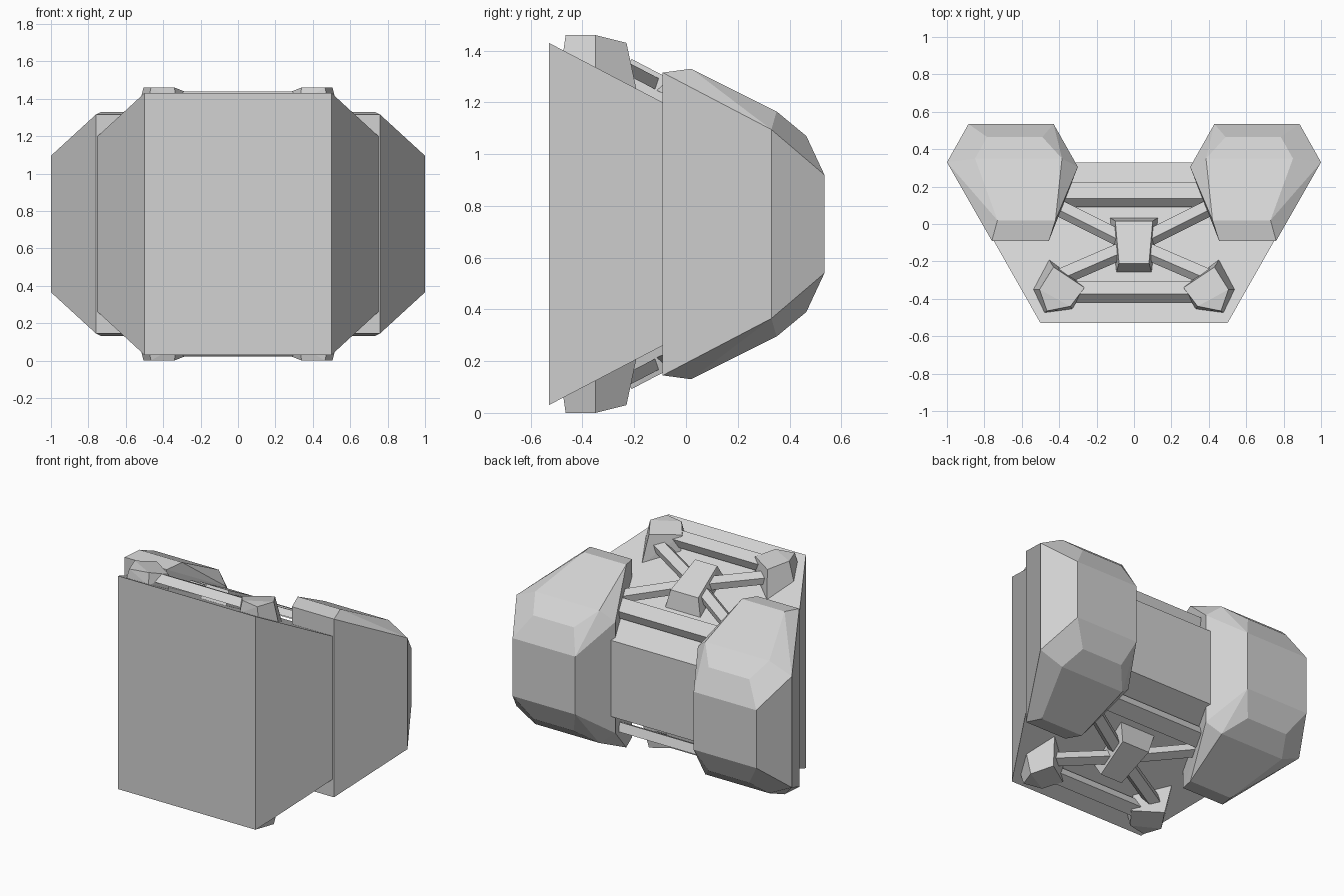
import bpy, bmesh, math

if bpy.data.objects.get("Cube"):
    bpy.data.objects.remove(bpy.data.objects["Cube"])

MID = 0.73            # height of the horizontal mirror plane
SLOPE = 0.523         # fall of the body top towards the back

grey = bpy.data.materials.new("plain_grey")
grey.use_nodes = True
GREY = (0.65, 0.65, 0.65, 1)
grey.diffuse_color = GREY
grey.node_tree.nodes["Principled BSDF"].inputs["Base Color"].default_value = GREY


def body_top(y):
    """Height of the sloping body top above the mirror plane."""
    return 0.70 - SLOPE * (y + 0.53)


def solid(name, points):
    """Flat-faced convex part through the given points (z from the mirror plane)."""
    bm = bmesh.new()
    for x, y, z in points:
        bm.verts.new((x, y, z + MID))
    hull = bmesh.ops.convex_hull(bm, input=bm.verts)
    loose = [v for v in hull["geom_interior"] if isinstance(v, bmesh.types.BMVert)]
    bmesh.ops.delete(bm, geom=loose, context='VERTS')
    bmesh.ops.dissolve_limit(bm, angle_limit=math.radians(2), verts=bm.verts, edges=bm.edges)
    bmesh.ops.recalc_face_normals(bm, faces=bm.faces)
    mesh = bpy.data.meshes.new(name)
    bm.to_mesh(mesh)
    bm.free()
    mesh.materials.append(grey)
    obj = bpy.data.objects.new(name, mesh)
    bpy.context.collection.objects.link(obj)


def flip(points, sx=1, sz=1):
    return [(x * sx, y, z * sz) for x, y, z in points]


def raised(plan, lift):
    """Plan outline placed at a lift above the sloping body top."""
    return [(x, y, body_top(y) + lift) for x, y in plan]


def strut(start, end, half):
    """Slanted bar: its foot is wider to the front than its top."""
    (ax, ay), (bx, by) = start, end
    low, high = [], []
    for x, y in (start, end):
        low += [(x, y - half - 0.03), (x, y + half - 0.01)]
        high += [(x, y - half + 0.01), (x, y + half)]
    return raised(low, 0.035) + raised(high, 0.085)


# Wedge-shaped main body with the flat front plate
plan = [(0.5, -0.53), (0.75, -0.09), (0.6, 0.33)]
quarter = raised(plan, 0)
solid("main_body", [p for sx in (1, -1) for sz in (1, -1) for p in flip(quarter, sx, sz)])

# Two faceted rear pods
rim = [(0.43, 0.535, 0.19), (0.885, 0.535, 0.19), (1.0, 0.33, 0.365),
       (0.76, -0.09, 0.585), (0.455, -0.09, 0.585), (0.30, 0.305, 0.365)]
cap = [(0.49, 0.465, 0.34), (0.785, 0.465, 0.34), (0.85, 0.35, 0.435),
       (0.73, 0.02, 0.60), (0.42, 0.02, 0.60), (0.385, 0.35, 0.435)]
pod = rim + cap
pod += flip(pod, sz=-1)
for side, sx in (("left", 1), ("right", -1)):
    solid(f"{side}_pod", flip(pod, sx))

# Corner feet, cross braces, rails and hub, the same above and below
foot_base = [(0.455, -0.19), (0.27, -0.33), (0.33, -0.455), (0.48, -0.475), (0.54, -0.35)]
foot_top = [(0.43, -0.23, 0.70), (0.265, -0.34, 0.70), (0.34, -0.44, 0.73),
            (0.465, -0.465, 0.73), (0.505, -0.35, 0.73)]
foot = raised(foot_base, -0.01) + foot_top

hub = raised([(-0.13, 0.035), (0.13, 0.035), (0.095, -0.26), (-0.095, -0.26)], -0.01)
hub += raised([(-0.1, 0.016), (0.1, 0.016), (0.08, -0.21), (-0.08, -0.21)], 0.105)


def rail(front, back, width):
    low = [(s * width, y) for s in (1, -1) for y in (front, back - 0.02)]
    high = [(s * width, y) for s in (1, -1) for y in (front + 0.045, back)]
    return raised(low, 0.025) + raised(high, 0.09)


for level, sz in (("upper", 1), ("lower", -1)):
    solid(f"{level}_hub", flip(hub, sz=sz))
    solid(f"{level}_front_rail", flip(rail(-0.42, -0.305, 0.42), sz=sz))
    solid(f"{level}_rear_rail", flip(rail(0.09, 0.225, 0.45), sz=sz))
    for side, sx in (("left", 1), ("right", -1)):
        solid(f"{level}_{side}_foot", flip(foot, sx, sz))
        solid(f"{level}_{side}_front_brace", flip(strut((0, -0.1), (0.44, -0.29), 0.035), sx, sz))
        solid(f"{level}_{side}_rear_brace", flip(strut((0, -0.1), (0.44, 0.12), 0.035), sx, sz))
